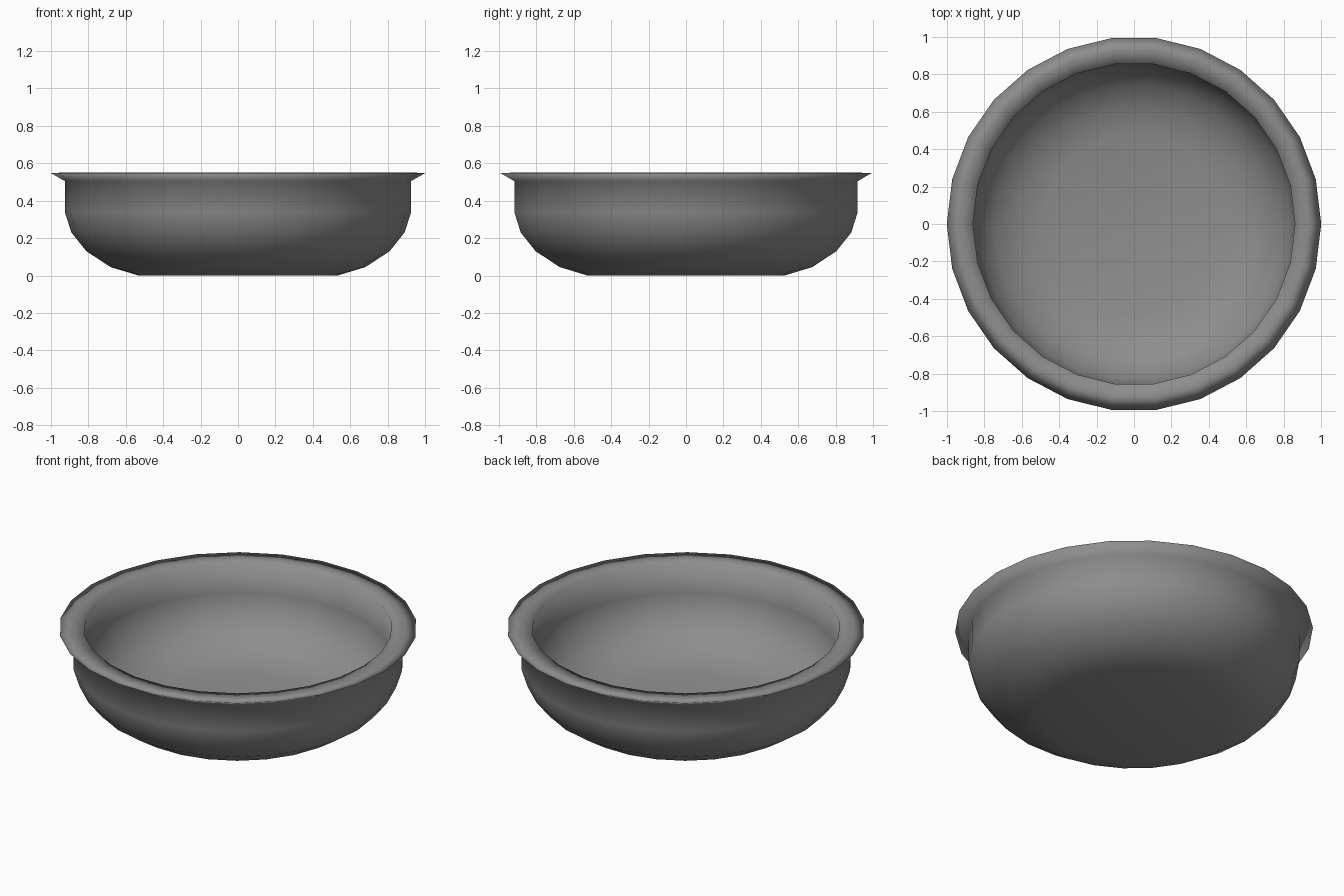
import bpy, bmesh, math

if "Cube" in bpy.data.objects:
    bpy.data.objects.remove(bpy.data.objects["Cube"])

SEGMENTS = 26

# Half cross-section (radius, height): outer base, wall, flared lip, inner wall, floor
profile = [
    (0.0, 0.0), (0.53, 0.0), (0.68, 0.045), (0.81, 0.13), (0.89, 0.23),
    (0.925, 0.34), (0.925, 0.505), (1.0, 0.548),
    (0.93, 0.55), (0.86, 0.545),
    (0.865, 0.36), (0.83, 0.25), (0.75, 0.15), (0.62, 0.08), (0.48, 0.05), (0.0, 0.04),
]

# Revolve the cross-section around z
bm = bmesh.new()
verts = [bm.verts.new((r, 0, z)) for r, z in profile]
edges = [bm.edges.new(pair) for pair in zip(verts, verts[1:])]
bmesh.ops.spin(bm, geom=verts + edges, cent=(0, 0, 0), axis=(0, 0, 1),
               angle=math.tau, steps=SEGMENTS, use_merge=False)
bmesh.ops.remove_doubles(bm, verts=bm.verts, dist=0.0005)
bmesh.ops.recalc_face_normals(bm, faces=bm.faces)

# Soft shading over the coarse facets
for face in bm.faces:
    face.smooth = True

mesh = bpy.data.meshes.new("bowl")
bm.to_mesh(mesh)
bm.free()
bowl = bpy.data.objects.new("bowl", mesh)
bpy.context.collection.objects.link(bowl)

# Dark grey finish
finish = bpy.data.materials.new("dark_grey")
finish.diffuse_color = (0.27, 0.27, 0.27, 1)
finish.use_nodes = True
finish.node_tree.nodes["Principled BSDF"].inputs["Base Color"].default_value = finish.diffuse_color
mesh.materials.append(finish)
